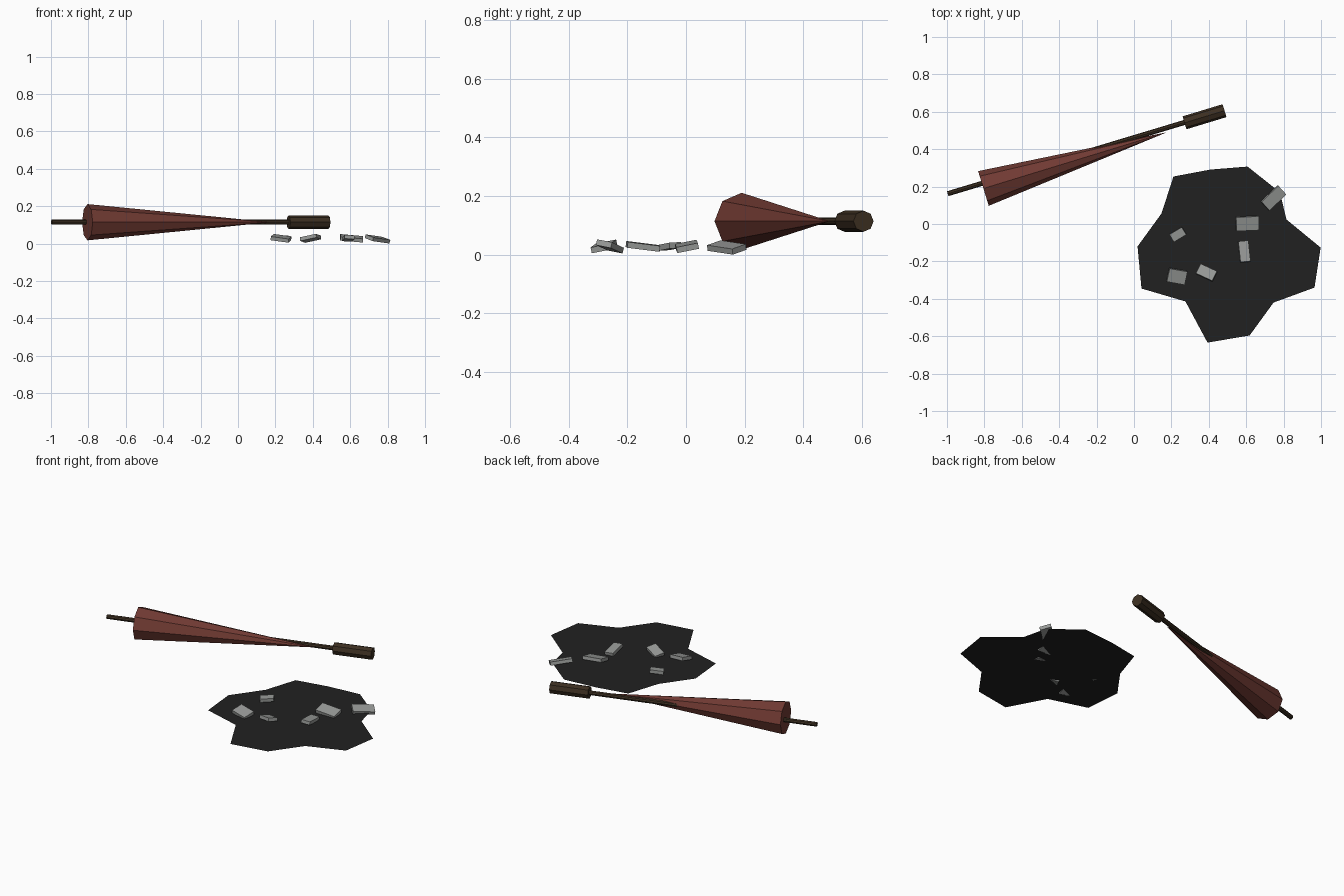
import bpy, bmesh, math
from mathutils import Vector, Matrix

if "Cube" in bpy.data.objects:
    bpy.data.objects.remove(bpy.data.objects["Cube"])


def material(name, rgb):
    m = bpy.data.materials.new(name)
    m.diffuse_color = (*rgb, 1)
    m.use_nodes = True
    m.node_tree.nodes["Principled BSDF"].inputs["Base Color"].default_value = m.diffuse_color
    return m


red = material("dark red cloth", (0.165, 0.043, 0.033))
wood = material("dark wood", (0.045, 0.028, 0.015))
black = material("charred black", (0.015, 0.015, 0.015))
grey = material("stone grey", (0.31, 0.32, 0.31))


def finish(name, bm, mat):
    bmesh.ops.recalc_face_normals(bm, faces=bm.faces)
    mesh = bpy.data.meshes.new(name)
    bm.to_mesh(mesh)
    bm.free()
    mesh.materials.append(mat)
    ob = bpy.data.objects.new(name, mesh)
    bpy.context.collection.objects.link(ob)
    return ob


def taper(name, a, b, r1, r2, sides, mat):
    """Closed cone or cylinder from point a to point b, one vertex at the top."""
    a, b = Vector(a), Vector(b)
    bm = bmesh.new()
    bmesh.ops.create_cone(bm, cap_ends=True, segments=sides, radius1=r1,
                          radius2=r2, depth=(b - a).length)
    x = (b - a).normalized()
    up = Vector((0, 0, 1))
    up = (up - x * up.dot(x)).normalized()
    rot = Matrix((up.cross(x), up, x)).transposed().to_4x4()
    bm.transform(Matrix.Translation((a + b) / 2) @ rot)
    return finish(name, bm, mat)


# Furled cloth cone, lying beside its pole
Z = 0.114
taper("furled_cloth", (-0.805, 0.19, Z), (0.168, 0.488, Z), 0.097, 0.001, 8, red)

# Pole and grip
taper("pole", (-0.996, 0.162, Z), (0.30, 0.552, Z), 0.0135, 0.0135, 8, wood)
taper("grip", (0.27, 0.541, Z), (0.484, 0.606, Z), 0.036, 0.036, 8, wood)

# Flat irregular scorch patch
PATCH_Z = 0.014
outline = [(.211, .254), (.409, .291), (.607, .307), (.78, .17), (.815, .024),
           (.998, -.126), (.965, -.34), (.746, -.42), (.618, -.596), (.393, -.634),
           (.275, -.414), (.04, -.345), (.019, -.12), (.147, .056)]
bm = bmesh.new()
centre = bm.verts.new((0.5, -0.15, PATCH_Z))
ring = [bm.verts.new((x, y, PATCH_Z)) for x, y in outline]
for i, v in enumerate(ring):
    bm.faces.new((centre, ring[i - 1], v))
patch = finish("ground_patch", bm, black)

# Tilted stone slabs: x, y, length, width, turn, slope along x, slope along y
slabs = [(.235, -.056, .077, .047, 31, .06, .10),
         (.230, -.280, .098, .073, -11, -.10, .22),
         (.388, -.260, .097, .058, -26, .10, -.25),
         (.590, -.147, .112, .054, 96, -.05, -.13),
         (.607, .003, .122, .075, 2, -.10, .20),
         (.746, .139, .125, .065, 43, -.26, .12)]
for i, (x, y, l, w, turn, sx, sy) in enumerate(slabs):
    bm = bmesh.new()
    bmesh.ops.create_cube(bm, size=1, matrix=Matrix.Diagonal((l, w, 0.02, 1)))
    tilt = Vector((0, 0, 1)).rotation_difference(Vector((-sx, -sy, 1))).to_matrix().to_4x4()
    bm.transform(Matrix.Translation((x, y, 0.028)) @ tilt
                 @ Matrix.Rotation(math.radians(turn), 4, 'Z'))
    low = min(v.co.z for v in bm.verts)
    bm.transform(Matrix.Translation((0, 0, max(0.004 - low, 0) if i < 5 else -low)))
    finish(f"stone_slab_{i + 1}", bm, grey)
